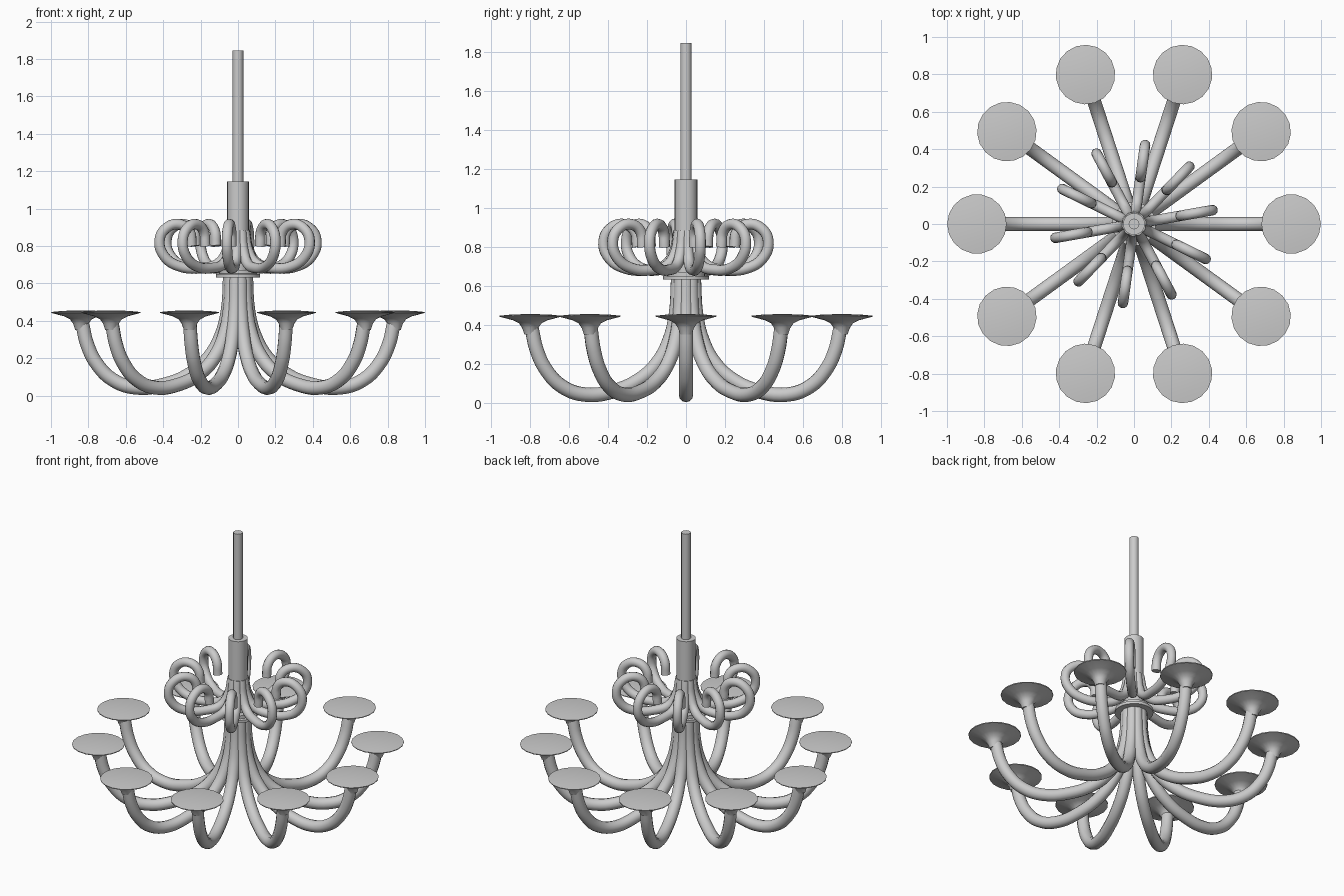
import bpy, bmesh, math

if "Cube" in bpy.data.objects:
    bpy.data.objects.remove(bpy.data.objects["Cube"])

N = 10                      # arms per tier
STEP = math.tau / N


def shade(obj):
    bpy.ops.object.select_all(action='DESELECT')
    obj.select_set(True)
    bpy.context.view_layer.objects.active = obj
    bpy.ops.object.shade_smooth_by_angle(angle=math.radians(40))


def lathe(name, profile, sides, cx=0.0):
    """Revolve (radius, z) points around a vertical axis at x = cx."""
    bm = bmesh.new()
    verts = [bm.verts.new((r, 0, z)) for r, z in profile]
    edges = [bm.edges.new(p) for p in zip(verts, verts[1:])]
    bmesh.ops.spin(bm, geom=verts + edges, cent=(0, 0, 0), axis=(0, 0, 1),
                   angle=math.tau, steps=sides, use_duplicate=False)
    bmesh.ops.remove_doubles(bm, verts=bm.verts, dist=1e-4)
    bmesh.ops.translate(bm, verts=bm.verts, vec=(cx, 0, 0))
    bmesh.ops.recalc_face_normals(bm, faces=bm.faces)
    mesh = bpy.data.meshes.new(name)
    bm.to_mesh(mesh)
    bm.free()
    obj = bpy.data.objects.new(name, mesh)
    bpy.context.collection.objects.link(obj)
    shade(obj)
    return obj


def tube(name, path, radius):
    """Round tube along a smooth (radius, z) path in the xz plane."""
    cu = bpy.data.curves.new(name, 'CURVE')
    cu.dimensions = '3D'
    cu.bevel_depth = radius
    cu.bevel_resolution = 4
    cu.use_fill_caps = True
    sp = cu.splines.new('BEZIER')
    sp.resolution_u = 5
    sp.bezier_points.add(len(path) - 1)
    for p, (r, z) in zip(sp.bezier_points, path):
        p.co = (r, 0, z)
        p.handle_left_type = p.handle_right_type = 'AUTO'
    obj = bpy.data.objects.new(name, cu)
    bpy.context.collection.objects.link(obj)
    bpy.ops.object.select_all(action='DESELECT')
    obj.select_set(True)
    bpy.context.view_layer.objects.active = obj
    bpy.ops.object.convert(target='MESH')
    obj = bpy.context.view_layer.objects.active
    shade(obj)
    return obj


def ring(obj, offset=0.0):
    """Repeat an object around the z axis."""
    obj.rotation_euler.z = offset
    for i in range(1, N):
        copy = obj.copy()
        copy.rotation_euler.z = offset + i * STEP
        bpy.context.collection.objects.link(copy)


# Central stem: hanging rod, sleeve, collar and tapering core
lathe("hanging_rod", [(0, 1.10), (0.029, 1.10), (0.029, 1.845), (0, 1.845)], 12)
lathe("sleeve", [(0, 0.64), (0.058, 0.64), (0.058, 1.145), (0, 1.145)], 20)
lathe("collar", [(0, 0.632), (0.117, 0.632), (0.117, 0.65), (0.098, 0.652),
                 (0.098, 0.672), (0, 0.672)], 24)
lathe("core", [(0, 0.36), (0.05, 0.40), (0.07, 0.45), (0.07, 0.64), (0, 0.64)], 20)

# Lower tier: sweeping arms with trumpet-shaped dishes
ring(tube("lower_arm", [(0.043, 0.64), (0.056, 0.45), (0.09, 0.32), (0.155, 0.205),
                        (0.25, 0.12), (0.39, 0.06), (0.55, 0.043), (0.67, 0.085),
                        (0.755, 0.17), (0.805, 0.27), (0.832, 0.38)], 0.037))
ring(lathe("dish", [(0, 0.35), (0.03, 0.35), (0.042, 0.385), (0.058, 0.408),
                    (0.09, 0.424), (0.158, 0.442), (0.159, 0.447),
                    (0.10, 0.453), (0, 0.456)], 18, 0.84))

# Upper tier: curled decorative scrolls
ring(tube("scroll", [(0.038, 0.88), (0.062, 0.77), (0.11, 0.705), (0.20, 0.682),
                     (0.32, 0.692), (0.40, 0.745), (0.426, 0.83), (0.39, 0.895),
                     (0.32, 0.916), (0.265, 0.88), (0.252, 0.80)], 0.028),
     math.radians(10))
